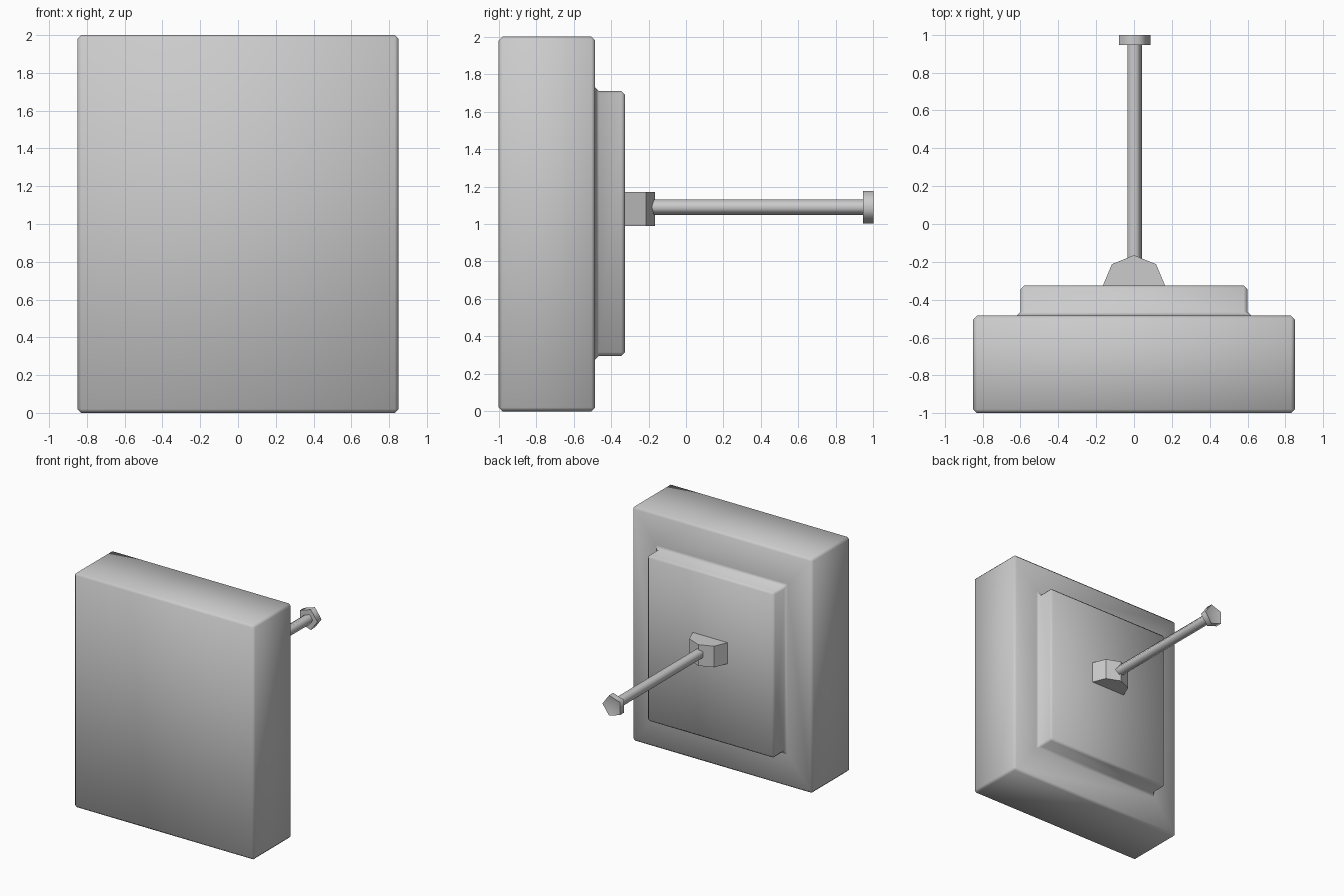
import bpy, bmesh, math
from mathutils import Vector

if "Cube" in bpy.data.objects:
    bpy.data.objects.remove(bpy.data.objects["Cube"])


def finish(name, bm, angle):
    bmesh.ops.recalc_face_normals(bm, faces=bm.faces)
    mesh = bpy.data.meshes.new(name)
    bm.to_mesh(mesh)
    bm.free()
    ob = bpy.data.objects.new(name, mesh)
    bpy.context.collection.objects.link(ob)
    bpy.ops.object.select_all(action='DESELECT')
    ob.select_set(True)
    bpy.context.view_layer.objects.active = ob
    bpy.ops.object.shade_smooth_by_angle(angle=math.radians(angle))
    return ob


def prism(name, points, offset, angle):
    """Extrude a closed outline along an offset vector."""
    bm = bmesh.new()
    face = bm.faces.new([bm.verts.new(p) for p in points])
    ext = bmesh.ops.extrude_face_region(bm, geom=[face], use_keep_orig=True)
    verts = [g for g in ext['geom'] if isinstance(g, bmesh.types.BMVert)]
    bmesh.ops.translate(bm, vec=Vector(offset), verts=verts)
    return finish(name, bm, angle)


def pentagon(r, y, cx=0.0, cz=1.09):
    return [(cx + r * math.cos(i * math.tau / 5), y, cz + r * math.sin(i * math.tau / 5))
            for i in range(5)]


# Slab with a raised back panel, all edges chamfered
bm = bmesh.new()
bmesh.ops.create_cube(bm, size=1)
for v in bm.verts:
    v.co = Vector((v.co.x * 1.7, -0.7425 + v.co.y * 0.515, 1 + v.co.z * 2))
back = max(bm.faces, key=lambda f: f.calc_center_median().y)
bmesh.ops.inset_region(bm, faces=[back], thickness=0.25)
for v in back.verts:
    v.co.x = math.copysign(0.6, v.co.x)
    v.co.z = 1.71 if v.co.z > 1 else 0.295
panel = bmesh.ops.extrude_discrete_faces(bm, faces=[back])['faces'][0]
bmesh.ops.translate(bm, vec=(0, 0.16, 0), verts=panel.verts)
bm.normal_update()
edges = [e for e in bm.edges if e.calc_face_angle(0) > 0.5]
bmesh.ops.bevel(bm, geom=edges, offset=0.02, segments=1, affect='EDGES', clamp_overlap=True)
finish("slab_with_back_panel", bm, 50)

# Half-octagon bracket on the panel
outline = [(0.165 * math.cos(a * math.pi / 4), -0.327 + 0.162 * math.sin(a * math.pi / 4), 0.99)
           for a in range(5)]
prism("bracket", outline, (0, 0, 0.18), 30)

# Five-sided rod and its end cap
prism("rod", pentagon(0.0435, -0.25), (0, 1.22, 0), 80)
cap = prism("rod_end_cap", pentagon(0.0915, 0.945, -0.004), (0, 0.055, 0), 80)

# Shallow dimple in the cap's outer end
bm = bmesh.new()
bm.from_mesh(cap.data)
end = max(bm.faces, key=lambda f: f.calc_center_median().y)
centre = bmesh.ops.poke(bm, faces=[end])['verts'][0]
centre.co.y -= 0.02
bm.to_mesh(cap.data)
bm.free()
